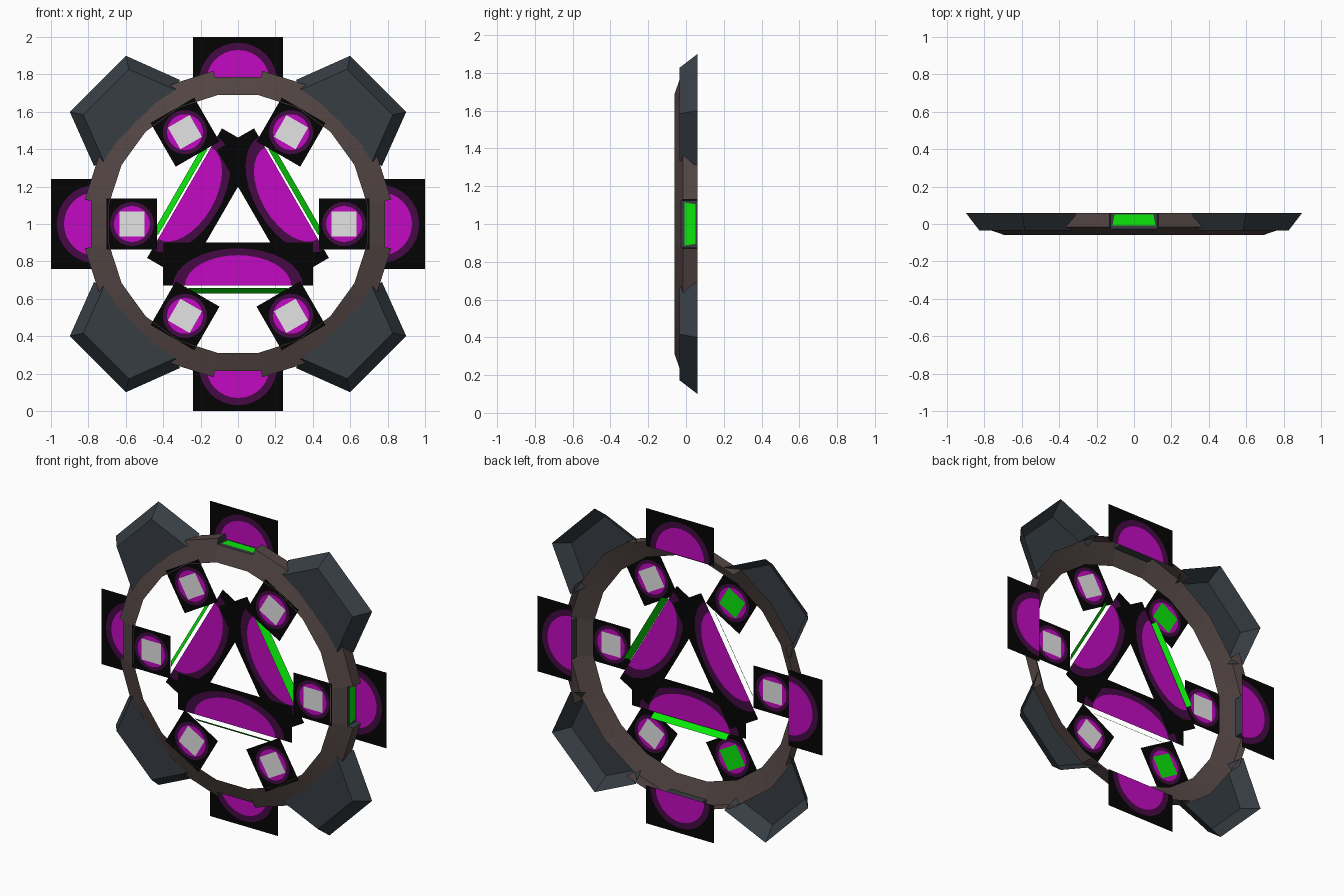
import bpy, bmesh, math

if "Cube" in bpy.data.objects:
    bpy.data.objects.remove(bpy.data.objects["Cube"])

def mat(name, r, g, b):
    m = bpy.data.materials.new(name)
    m.diffuse_color = (r, g, b, 1)
    m.use_nodes = True
    m.node_tree.nodes["Principled BSDF"].inputs["Base Color"].default_value = m.diffuse_color
    return m

BROWN = mat("brown metal", .085, .06, .057)
SLATE = mat("slate metal", .038, .048, .057)
BLACK = mat("black", .0012, .0012, .0012)
DARK = mat("dark purple", .06, .003, .06)
PURPLE = mat("bright purple", .54, .003, .54)
GREEN = mat("green light", .003, .8, .003)
GREY = mat("pale grey", .77, .77, .77)

def place(a, u, v, y):
    """u along the tangent, v outward from the hub, at angle a in the xz plane."""
    c, s = math.cos(a), math.sin(a)
    return (v * c - u * s, y, 1 + v * s + u * c)

def build(name, polys, mats, smooth=False):
    """polys: list of (points, material index)"""
    bm = bmesh.new()
    for pts, mi in polys:
        f = bm.faces.new([bm.verts.new(p) for p in pts])
        f.material_index = mi
        f.smooth = smooth
    bmesh.ops.remove_doubles(bm, verts=bm.verts, dist=1e-5)
    me = bpy.data.meshes.new(name)
    bm.to_mesh(me)
    bm.free()
    if smooth:
        me.set_sharp_from_angle(angle=math.radians(35))
    for m in mats:
        me.materials.append(m)
    ob = bpy.data.objects.new(name, me)
    bpy.context.collection.objects.link(ob)
    return ob

def glow_panel(name, a, base, hw, h, y, full=False):
    """Flat black plate with concentric purple (half) ellipses."""
    n = 32 if full else 16
    span = 2 * math.pi if full else math.pi
    def pt(i, r):
        t = span * i / n
        c, s = math.cos(t), math.sin(t)
        k = r if r < 1 else 1 / max(abs(c), abs(s))
        return place(a, hw * c * k, base + h * s * k, y)
    polys = []
    for i in range(n):
        polys.append(([pt(i, 1), pt(i + 1, 1), pt(i + 1, .87), pt(i, .87)], 0))
        polys.append(([pt(i, .87), pt(i + 1, .87), pt(i + 1, .71), pt(i, .71)], 1))
    polys.append(([pt(i, .71) for i in range(n if full else n + 1)], 2))
    build(name, polys, [BLACK, DARK, PURPLE])

def rect(a, u, v0, y0, v1, y1):
    return [place(a, -u, v0, y0), place(a, u, v0, y0), place(a, u, v1, y1), place(a, -u, v1, y1)]

# 20-sided open-backed ring: sloped front, outer wall, recessed slot at each quarter
N = 20
FULL = [(.698, -.06), (.83, -.015), (.83, .06)]
NOTCH = [(.698, -.06), (.796, -.027), (.796, .06)]
COVERED = [(.698, -.06), (.83, -.015)]
polys = []
for k in range(N):
    a0, a1 = [2 * math.pi * (k + d) / N for d in (-.5, .5)]
    prof = NOTCH if k % 5 == 0 else COVERED if k % 5 in (2, 3) else FULL
    for j in range(len(prof) - 1):
        (r0, y0), (r1, y1) = prof[j], prof[j + 1]
        polys.append(([place(a0, 0, r0, y0), place(a1, 0, r0, y0),
                       place(a1, 0, r1, y1), place(a0, 0, r1, y1)],
                      1 if prof is NOTCH and j else 0))
    if prof is NOTCH:
        for a in (a0, a1):
            polys.append(([place(a, 0, r, y) for r, y in FULL[1:] + NOTCH[:0:-1]], 1))
build("ring", polys, [BROWN, SLATE], True)

for q in range(4):
    a = q * math.pi / 2
    # outer glow plates and the lit slots in the notches
    glow_panel("outer_glow_panel", a, .76, .24, .24, .06)
    build("slot_light", [([place(a, -.115, .79, -.008), place(a, .115, .79, -.008),
                           place(a, .104, .79, .05), place(a, -.104, .79, .05)], 0)], [GREEN])
    # bevelled open-backed blocks on the diagonals
    a += math.pi / 4
    B = [place(a, u, v, .06) for u, v in [(-.325, .764), (-.212, 1.06), (.212, 1.06), (.325, .764)]]
    F = [place(a, u, v, -.034) for u, v in
         [(-.27, .745), (-.172, .998), (.172, .998), (.27, .745), (.14, .77), (-.14, .77)]]
    polys = [(F, 0)] + [([B[i], B[i + 1], F[i + 1], F[i]], 0) for i in range(3)]
    build("corner_block", polys, [SLATE])

# inner triangle of glow panels with tilted light strips
for k in range(3):
    a = -math.pi / 2 + k * 2 * math.pi / 3
    glow_panel("inner_glow_panel", a, .33, .4, -.23, -.032 + .001 * k)
    build("light_strip", [(rect(a, .265, .341, -.06, .372, -.022), 0)], [GREEN])

# six small glow plates with square lamps
for k in range(6):
    a = k * math.pi / 3
    glow_panel("small_glow_panel", a, .567, .135, .135, -.059, True)
    build("lamp_front", [(rect(a, .067, .5, -.06, .634, -.06), 0)], [GREY])
    build("lamp_back", [(rect(a, .067, .5, -.058, .634, -.058), 0)], [GREEN if k in (2, 4) else GREY])
